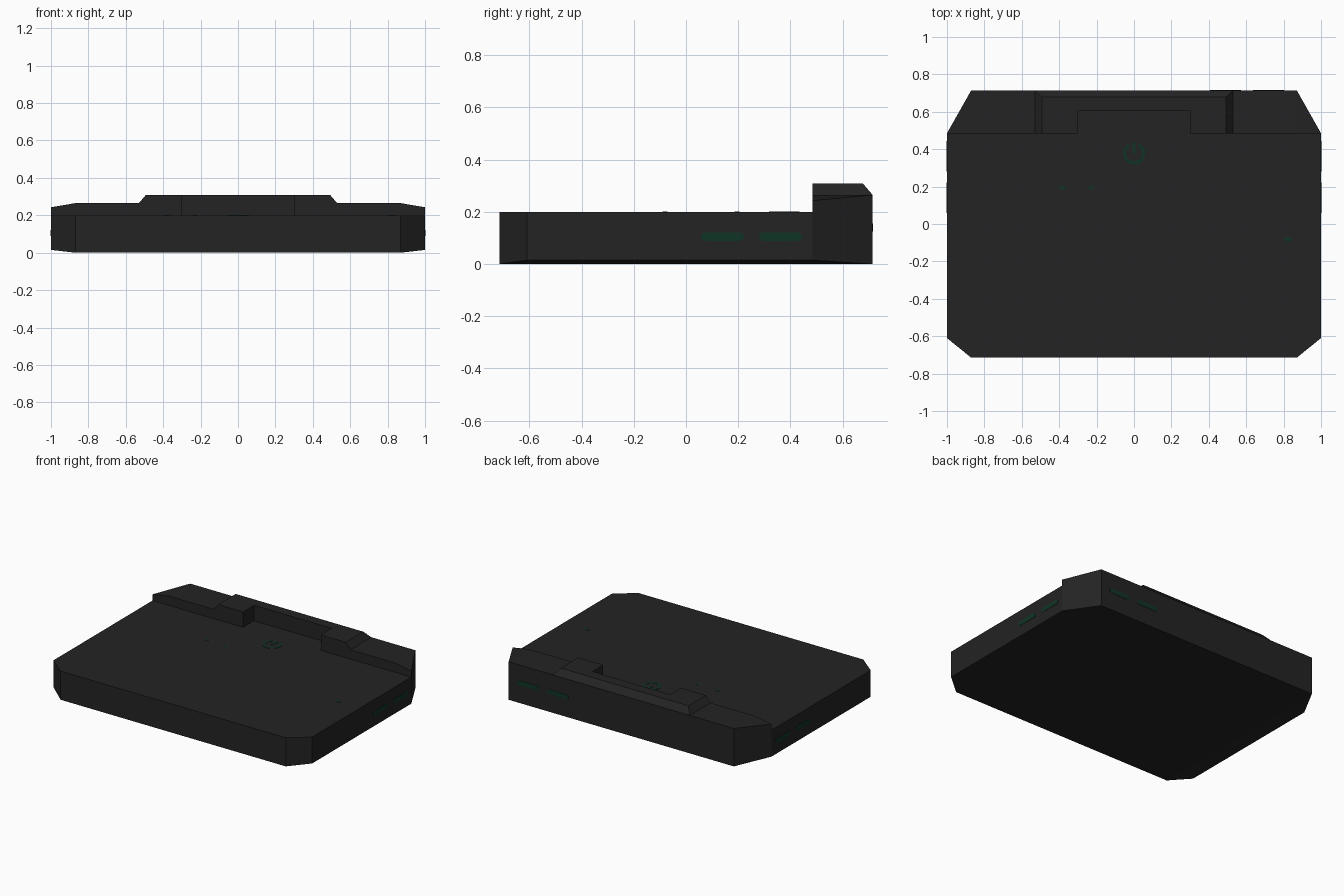
import bpy, bmesh, math
from mathutils import Matrix, Vector

if "Cube" in bpy.data.objects:
    bpy.data.objects.remove(bpy.data.objects["Cube"])


def material(name, rgb):
    m = bpy.data.materials.new(name)
    m.diffuse_color = (*rgb, 1)
    m.use_nodes = True
    m.node_tree.nodes["Principled BSDF"].inputs["Base Color"].default_value = m.diffuse_color
    return m


BLACK = material("charcoal_plastic", (0.017, 0.017, 0.017))
GREEN = material("dark_green_light", (0.005, 0.034, 0.018))


def prism(outline, depth, matrix):
    """Closed prism from a 2D outline, extruded along local +z, then placed."""
    bm = bmesh.new()
    face = bm.faces.new([bm.verts.new((u, v, 0)) for u, v in outline])
    ext = bmesh.ops.extrude_face_region(bm, geom=[face])
    top = [g for g in ext["geom"] if isinstance(g, bmesh.types.BMVert)]
    bmesh.ops.translate(bm, verts=top, vec=(0, 0, depth))
    bm.transform(matrix)
    bmesh.ops.recalc_face_normals(bm, faces=bm.faces)
    return bm


def finish(bm, name, mat):
    bmesh.ops.recalc_face_normals(bm, faces=bm.faces)
    me = bpy.data.meshes.new(name)
    bm.to_mesh(me)
    bm.free()
    me.materials.append(mat)
    ob = bpy.data.objects.new(name, me)
    bpy.context.collection.objects.link(ob)
    return ob


def slice_off(bm, point, normal):
    """Cut away everything beyond a plane and close the hole."""
    r = bmesh.ops.bisect_plane(bm, geom=bm.verts[:] + bm.edges[:] + bm.faces[:],
                               dist=1e-5, plane_co=point, plane_no=normal, clear_outer=True)
    bmesh.ops.holes_fill(bm, edges=[e for e in bm.edges if e.is_boundary], sides=0)
    bmesh.ops.recalc_face_normals(bm, faces=bm.faces)


def frame(origin, u, v):
    """Local axes u, v and outward normal w = u x v, at origin."""
    u, v = Vector(u), Vector(v)
    m = Matrix((u, v, u.cross(v))).transposed().to_4x4()
    m.translation = Vector(origin)
    return m


# Case: front silhouette extruded front to back, with clipped corners
half = [(0.87, 0), (1, 0.015), (1, 0.243), (0.87, 0.265), (0.53, 0.265), (0.493, 0.308)]
profile = half + [(-x, z) for x, z in reversed(half)]
bm = prism(profile, 1.43, frame((0, 0.715, 0), (1, 0, 0), (0, 0, 1)))
for s in (-1, 1):
    slice_off(bm, (s, 0.485, 0), (s * 0.23, 0.13, 0))
    slice_off(bm, (s, -0.61, 0), (s * 0.105, -0.13, 0))
# sloped rear edge of the raised hump
slice_off(bm, (0, 0.678, 0.308), (0, 0.043, 0.037))
case = finish(bm, "case", BLACK)

# Lower the deck in front of the rear ridge, including the centre notch
deck = [(-1.2, -1), (1.2, -1), (1.2, 0.485), (0.3, 0.485), (0.3, 0.605),
        (-0.3, 0.605), (-0.3, 0.485), (-1.2, 0.485)]
cutter = finish(prism(deck, 0.3, Matrix.Translation((0, 0, 0.2))), "deck_cutter", BLACK)
cutter.hide_render = True
mod = case.modifiers.new("deck_cut", "BOOLEAN")
mod.operation, mod.solver, mod.object = "DIFFERENCE", "EXACT", cutter
bpy.context.view_layer.objects.active = case
bpy.ops.object.modifier_apply(modifier=mod.name)
bpy.data.objects.remove(cutter)


def stadium(length, width, n=6):
    r, h = width / 2, length / 2 - width / 2
    pts = []
    for cx, start in ((h, -math.pi / 2), (-h, math.pi / 2)):
        for i in range(n + 1):
            a = start + math.pi * i / n
            pts.append((cx + r * math.cos(a), r * math.sin(a)))
    return pts


# Light slots on both sides
for label, s in (("right", 1), ("left", -1)):
    for i, y in enumerate((0.14, 0.362)):
        m = frame((s * 0.999, y, 0.105), (0, s, 0), (0, 0, 1))
        finish(prism(stadium(0.165, 0.032), 0.003, m), f"{label}_slot_{i + 1}", GREEN)

# Light slots on the back, one end only
for i, x in enumerate((0.49, 0.72)):
    m = frame((x, 0.714, 0.14), (-1, 0, 0), (0, 0, 1))
    finish(prism(stadium(0.165, 0.032), 0.003, m), f"back_slot_{i + 1}", GREEN)

# Power button mark: open ring and short bar
angles = [math.radians(90 + 32 + (360 - 64) * i / 24) for i in range(25)]
ring = [(0.06 * math.cos(a), 0.06 * math.sin(a)) for a in angles]
ring += [(0.043 * math.cos(a), 0.043 * math.sin(a)) for a in reversed(angles)]
finish(prism(ring, 0.003, Matrix.Translation((0, 0.378, 0.199))), "power_ring", GREEN)
bar = [(-0.009, 0), (0.009, 0), (0.009, 0.06), (-0.009, 0.06)]
finish(prism(bar, 0.003, Matrix.Translation((0, 0.375, 0.199))), "power_bar", GREEN)

# Tiny indicator dots on the deck
for i, (x, y, w) in enumerate(((-0.38, 0.195, 0.03), (-0.23, 0.195, 0.025), (0.825, -0.08, 0.04))):
    finish(prism(stadium(w, 0.02, 4), 0.002, Matrix.Translation((x, y, 0.199))),
           f"indicator_{i + 1}", GREEN)
